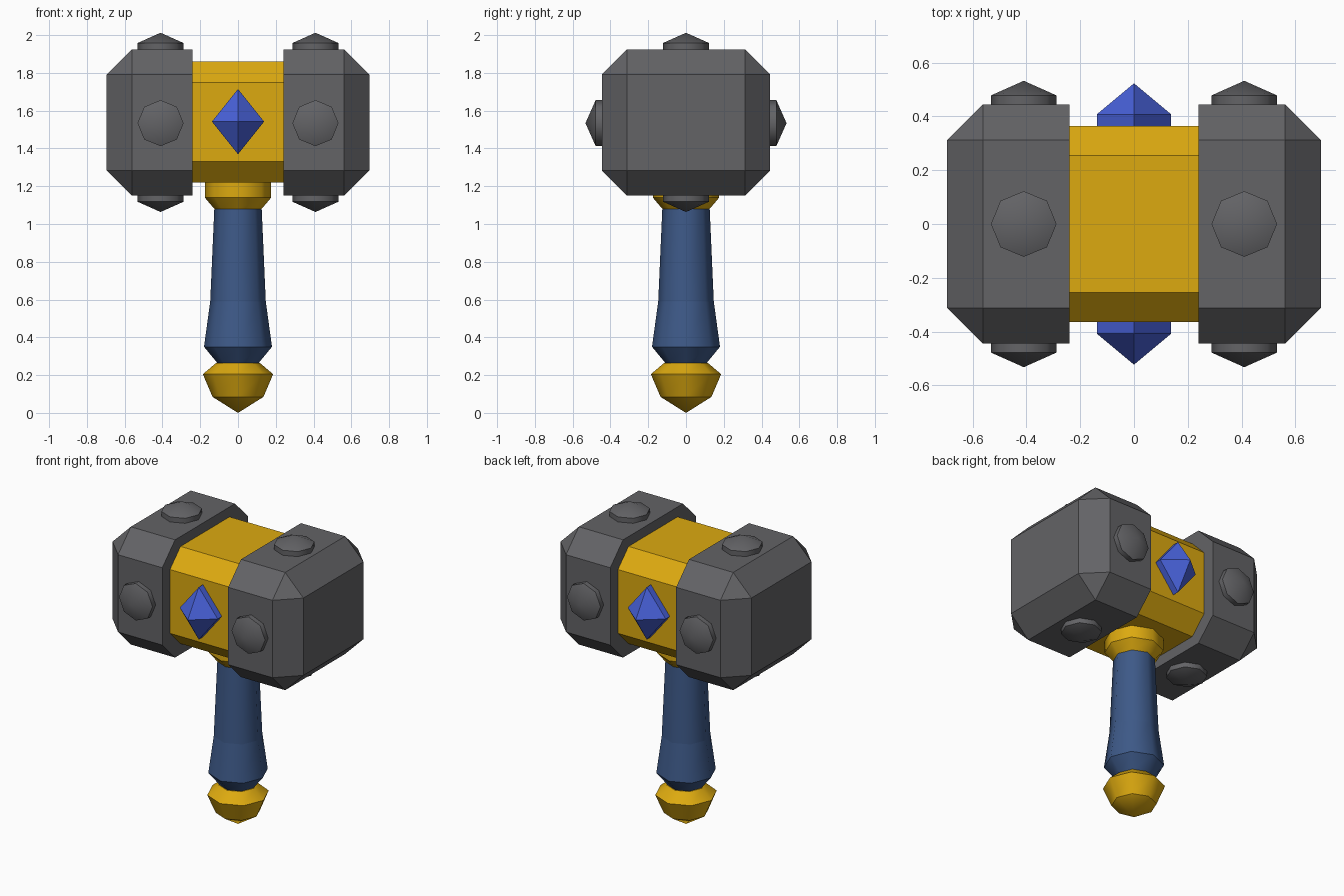
import bpy, bmesh, math
from mathutils import Matrix, Vector

if "Cube" in bpy.data.objects:
    bpy.data.objects.remove(bpy.data.objects["Cube"])


def material(name, rgb):
    m = bpy.data.materials.new(name)
    m.diffuse_color = (*rgb, 1)
    m.use_nodes = True
    m.node_tree.nodes["Principled BSDF"].inputs["Base Color"].default_value = m.diffuse_color
    return m


STONE = material("dark_grey", (0.125, 0.125, 0.133))
GOLD = material("gold", (0.72, 0.40, 0.005))
GEM = material("bright_blue", (0.065, 0.120, 0.70))
GRIP = material("navy_blue", (0.047, 0.100, 0.245))

HEAD_Z = 1.538


def finish(bm, name, mat):
    bmesh.ops.recalc_face_normals(bm, faces=bm.faces)
    mesh = bpy.data.meshes.new(name)
    bm.to_mesh(mesh)
    bm.free()
    mesh.materials.append(mat)
    ob = bpy.data.objects.new(name, mesh)
    bpy.context.collection.objects.link(ob)
    return ob


def lathe(name, profile, mat, sides=8, smooth=True, matrix=Matrix()):
    """Revolve (radius, height) points; rings stay sharp, radius 0 is a pole."""
    bm = bmesh.new()
    rings = []
    for r, z in profile:
        n = sides if r else 1
        rings.append([bm.verts.new((r * math.cos(math.tau * i / sides),
                                    r * math.sin(math.tau * i / sides), z))
                      for i in range(n)])
    for a, b in zip(rings, rings[1:]):
        for i in range(sides):
            j = (i + 1) % sides
            quad = [a[i % len(a)], a[j % len(a)], b[j % len(b)], b[i % len(b)]]
            bm.faces.new(list(dict.fromkeys(quad))).smooth = smooth
    for e in bm.edges:
        e.smooth = smooth and abs(e.verts[0].co.z - e.verts[1].co.z) > 1e-5
    bm.transform(matrix)
    return finish(bm, name, mat)


def chamfered_box(name, lo, hi, width, mat, keep_edge):
    """Box with a single-step bevel on the edges chosen by keep_edge."""
    bm = bmesh.new()
    lo, hi = Vector(lo), Vector(hi)
    bmesh.ops.create_cube(bm, size=1)
    for v in bm.verts:
        v.co = (lo + hi) / 2 + v.co * (hi - lo)
    edges = [e for e in bm.edges if keep_edge(e)]
    bmesh.ops.bevel(bm, geom=edges, offset=width, segments=1,
                    affect='EDGES', profile=0.5)
    return finish(bm, name, mat)


def runs_along_x(e):
    return abs(e.verts[0].co.x - e.verts[1].co.x) > 0.1


# Gold centre of the head
chamfered_box("head_core", (-0.25, -0.365, 1.22), (0.25, 0.365, 1.86),
              0.11, GOLD, runs_along_x)

for side, s in (("right", 1), ("left", -1)):
    # Striking block: bevelled everywhere but round its inner face
    x0, x1 = sorted((s * 0.24, s * 0.695))
    chamfered_box(side + "_striking_block", (x0, -0.445, 1.15), (x1, 0.445, 1.925),
                  0.133, STONE,
                  lambda e: max(abs(v.co.x) for v in e.verts) > 0.5)
    # Four studs round each block
    for k, (label, dist) in enumerate((("top", 0.387), ("front", 0.445),
                                       ("bottom", 0.387), ("back", 0.445))):
        place = (Matrix.Translation((s * 0.41, 0, HEAD_Z - 0.004 * (k % 2)))
                 @ Matrix.Rotation(k * math.pi / 2, 4, 'X'))
        lathe(f"{side}_{label}_stud",
              [(0, dist - 0.02), (0.122, dist - 0.02), (0.122, dist + 0.033),
               (0, dist + 0.0875)], STONE, matrix=place)

# Diamond gems, front and back
for label, turn in (("front", 1), ("back", -1)):
    place = (Matrix.Translation((0, 0, 1.542))
             @ Matrix.Diagonal((1, 1, 1.25, 1))
             @ Matrix.Rotation(turn * math.pi / 2, 4, 'X'))
    lathe(label + "_gem", [(0, 0.35), (0.138, 0.35), (0.138, 0.408), (0, 0.523)],
          GEM, sides=4, smooth=False, matrix=place)

# Collar, grip and pommel
lathe("collar", [(0, 1.08), (0.125, 1.08), (0.176, 1.14), (0.176, 1.23), (0, 1.23)], GOLD)
lathe("grip", [(0, 0.265), (0.11, 0.265), (0.18, 0.35), (0.147, 0.59),
               (0.125, 1.09), (0, 1.09)], GRIP)
lathe("pommel", [(0, 0), (0.135, 0.085), (0.186, 0.205), (0.115, 0.265), (0, 0.265)], GOLD)
